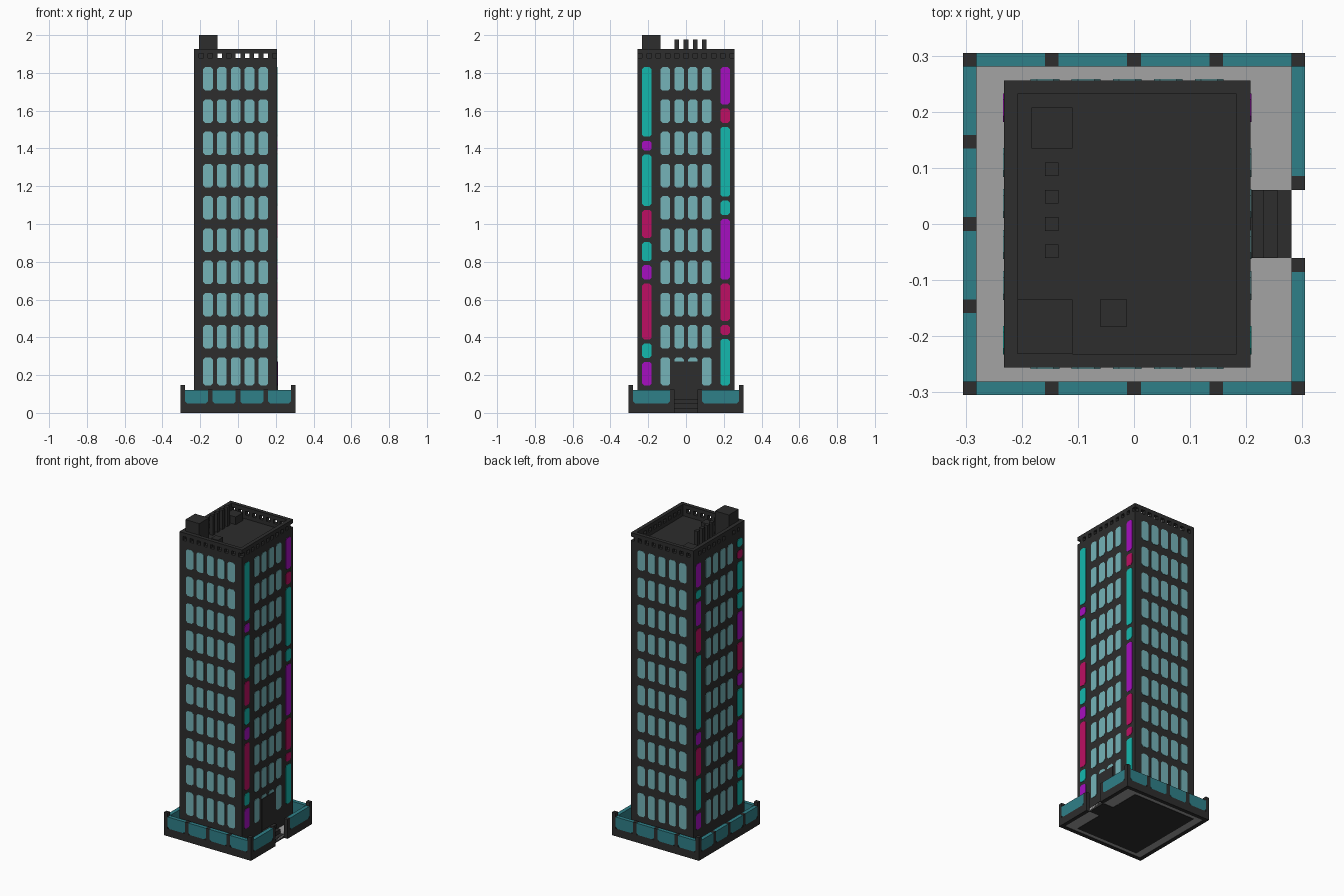
import bpy, bmesh

if "Cube" in bpy.data.objects:
    bpy.data.objects.remove(bpy.data.objects["Cube"], do_unlink=True)

V = 2 / 82                     # one block of the building grid
OX = OY = -12.5                # grid origin: the plot is 25 x 25 blocks


def material(name, hexcol):
    rgb = [int(hexcol[i:i + 2], 16) / 255 for i in (0, 2, 4)]
    lin = [c / 12.92 if c <= 0.04045 else ((c + 0.055) / 1.055) ** 2.4 for c in rgb]
    m = bpy.data.materials.new(name)
    m.use_nodes = True
    m.diffuse_color = (*lin, 1)
    bsdf = next(n for n in m.node_tree.nodes if n.type == 'BSDF_PRINCIPLED')
    bsdf.inputs["Base Color"].default_value = (*lin, 1)
    bsdf.inputs["Roughness"].default_value = 0.8
    return m


DARK = material("charcoal", "2d2d2d")
GLASS = material("window_blue", "75b4b9")
TEAL = material("fence_teal", "2f8089")
GREY = material("paving_grey", "a4a4a4")
NEON = {"c": material("neon_cyan", "14b9ae"),
        "p": material("neon_purple", "a60fc0"),
        "m": material("neon_magenta", "bd0f63")}


def box(bm, x0, x1, y0, y1, z0, z1):
    """Add a box given in grid blocks."""
    vs = [bm.verts.new(((x + OX) * V, (y + OY) * V, z * V))
          for z in (z0, z1) for x, y in ((x0, y0), (x1, y0), (x1, y1), (x0, y1))]
    bm.faces.new(vs[3::-1])
    bm.faces.new(vs[4:])
    for i in range(4):
        j = (i + 1) % 4
        bm.faces.new((vs[i], vs[j], vs[j + 4], vs[i + 4]))


def panel(bm, side, a0, a1, z0, z1, d0, d1, cut=0.45, cut_top=True):
    """Panel with clipped corners; spans a0-a1 along a wall and d0-d1 across it."""
    c, t = cut, cut if cut_top else 0
    pts = [(a0 + c, z0), (a1 - c, z0), (a1, z0 + c), (a1, z1 - t)]
    pts += [(a1 - t, z1), (a0 + t, z1)] if t else []
    pts += [(a0, z1 - t), (a0, z0 + c)]
    if not t:
        pts = [(a0 + c, z0), (a1 - c, z0), (a1, z0 + c), (a1, z1), (a0, z1), (a0, z0 + c)]
    rings = []
    for d in (d0, d1):
        rings.append([bm.verts.new((((d if side == 'x' else a) + OX) * V,
                                    ((a if side == 'x' else d) + OY) * V, z * V))
                      for a, z in pts])
    bm.faces.new(rings[0])
    bm.faces.new(rings[1][::-1])
    n = len(pts)
    for i in range(n):
        j = (i + 1) % n
        bm.faces.new((rings[0][i], rings[0][j], rings[1][j], rings[1][i]))


def finish(name, bm, mat):
    bmesh.ops.recalc_face_normals(bm, faces=bm.faces)
    me = bpy.data.meshes.new(name)
    bm.to_mesh(me)
    bm.free()
    me.materials.append(mat)
    ob = bpy.data.objects.new(name, me)
    bpy.context.collection.objects.link(ob)
    return ob


def boxes(name, mat, items):
    bm = bmesh.new()
    for it in items:
        box(bm, *it)
    return finish(name, bm, mat)


# Tower footprint and roof level, in blocks
X0, X1, Y0, Y1, ROOF = 3, 21, 2, 23, 76
boxes("tower_body", DARK, [(X0, X1, Y0, Y1, 0, ROOF)])


# Parapet: two rails with a pierced row between them
def ring(z0, z1):
    return [(X0, X1, Y0, Y0 + 1, z0, z1), (X0, X1, Y1 - 1, Y1, z0, z1),
            (X0, X0 + 1, Y0 + 1, Y1 - 1, z0, z1), (X1 - 1, X1, Y0 + 1, Y1 - 1, z0, z1)]


studs = [(i, i + 1, y, y + 1, 77, 78) for i in range(X0, X1, 2) for y in (Y0, Y1 - 1)]
studs += [(x, x + 1, j, j + 1, 77, 78) for j in range(Y0 + 1, Y1 - 1, 2) for x in (X0, X1 - 1)]
studs.append((X0, X0 + 1, 8, 9, 77, 78))
boxes("parapet_rails", DARK, ring(76, 77) + ring(78, 79))
boxes("parapet_studs", DARK, studs)

# Roof equipment
boxes("roof_stair_house", DARK, [(4, 8, 3, 7, ROOF, 82)])
boxes("roof_vent", DARK, [(10, 12, 5, 7, ROOF, 78)])
boxes("roof_tank", DARK, [(5, 8, 18, 21, ROOF, 78)])
boxes("roof_pipes", DARK, [(6, 7, j, j + 1, ROOF, 81) for j in (10, 12, 14, 16)])

# Windows: ten floors on all four walls, the lowest one taller
G, P = 0.05, 0.08              # glass overlap and plate thickness
walls = {"front": ('y', Y0, -P, range(5, 18, 3)), "back": ('y', Y1, P, range(5, 18, 3)),
         "right": ('x', X0, -P, range(7, 17, 3)), "left": ('x', X1, P, range(7, 17, 3))}
for name, (side, d, out, cols) in walls.items():
    bm = bmesh.new()
    for a in cols:
        for floor in range(10):
            top = 12 + 7 * floor
            bottom = top - (6 if floor == 0 else 5)
            panel(bm, side, a - G, a + 2 + G, bottom - G, top + G, d, d + out)
    finish(name + "_windows", bm, GLASS)

# Neon strips on the corners: colour and length in blocks, from the top down
strips = [
    ("left_front", X1, P, 3, "c15 p2 c11 m6 c4 p3 m12 c3 p5"),
    ("left_back", X1, P, 20, "p8 m3 c15 c3 p13 m8 m2 c10"),
    ("right_front", X0, -P, 3, "c2 m2 c7 c4 p7 m7 p3 c7 p5 p6 c2 c6"),
    ("right_back", X0, -P, 20, "p6 c2 p6 m6 c19 p3 m7 c8 p4"),
]
for name, d, out, a, code in strips:
    parts, z = {k: bmesh.new() for k in NEON}, 75
    for token in code.split():
        length = int(token[1:])
        panel(parts[token[0]], 'x', a - G, a + 2 + G, z - length - G, z + G, d, d + out)
        z -= length + 1
    for k, bm in parts.items():
        finish(name + "_" + NEON[k].name, bm, NEON[k])

# Entrance door and steps on the +x side
boxes("entrance_door", DARK, [(X1, X1 + 0.18, 10, 15, 0, 11.2)])
boxes("entrance_steps", DARK, [(X1 + i, X1 + i + 1, 10, 15, 0, 3 - i) for i in range(3)])

# Plot: paving, kerb, posts
boxes("paving", GREY, [(1, 24, 1, 24, 0.08, 1)])
boxes("kerb", DARK, [(0, 25, 0, 1, 0, 2), (0, 25, 24, 25, 0, 2), (0, 1, 1, 24, 0, 2),
                     (24, 25, 1, 10, 0, 2), (24, 25, 15, 24, 0, 2)])
boxes("corner_posts", DARK, [(x, x + 1, y, y + 1, 2, 6) for x in (0, 24) for y in (0, 24)])
mids = [(a, y) for a in (6, 12, 18) for y in (0, 24)]
mids += [(0, a) for a in (6, 12, 18)] + [(24, 9), (24, 15)]
boxes("fence_posts", DARK, [(x, x + 1, y, y + 1, 2, 5.05) for x, y in mids])

# Fence panels with clipped lower corners, over a thin dark core
bays = [(1, 6), (7, 12), (13, 18), (19, 24)]
runs = [("front", 'y', 0, bays), ("back", 'y', 24, bays),
        ("right", 'x', 0, bays), ("left", 'x', 24, [(1, 9), (16, 24)])]
core = []
for name, side, d, spans in runs:
    bm = bmesh.new()
    for a0, a1 in spans:
        panel(bm, side, a0, a1, 2, 5, d, d + 1, 0.5, False)
        across, along = (d + 0.1, d + 0.9), (a0, a1)
        core.append((*(across if side == 'x' else along),
                     *(along if side == 'x' else across), 2, 2.9))
    finish(name + "_fence_panels", bm, TEAL)
boxes("fence_core", DARK, core)
